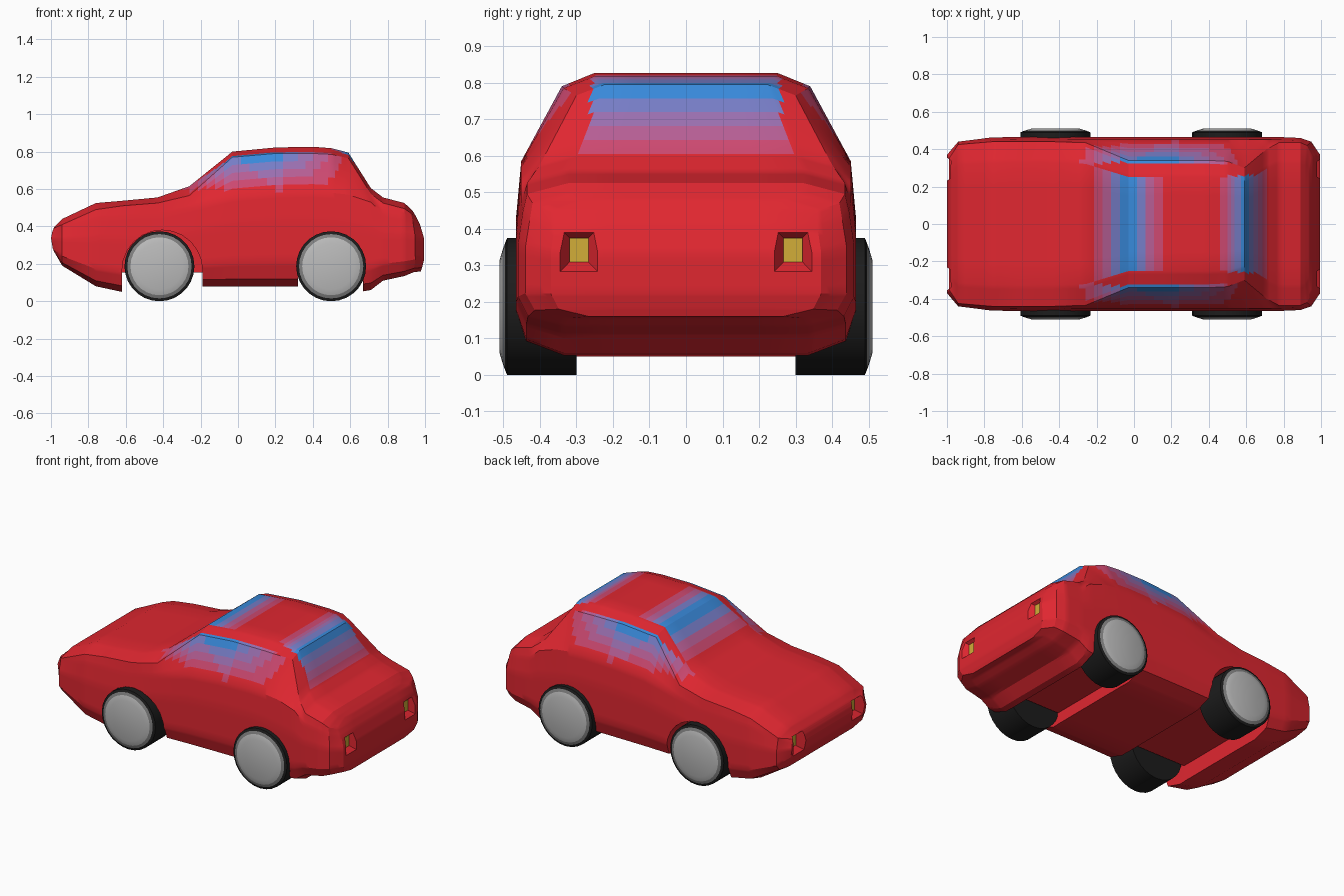
import bpy, bmesh, math
from mathutils import Vector

if "Cube" in bpy.data.objects:
    bpy.data.objects.remove(bpy.data.objects["Cube"])


def material(name, rgb):
    m = bpy.data.materials.new(name)
    m.diffuse_color = (*rgb, 1)
    m.use_nodes = True
    m.node_tree.nodes["Principled BSDF"].inputs["Base Color"].default_value = m.diffuse_color
    return m


def new_object(name, bm, mats=()):
    bmesh.ops.recalc_face_normals(bm, faces=bm.faces)
    me = bpy.data.meshes.new(name)
    bm.to_mesh(me)
    bm.free()
    ob = bpy.data.objects.new(name, me)
    bpy.context.collection.objects.link(ob)
    for m in mats:
        me.materials.append(m)
    return ob


def activate(ob):
    bpy.ops.object.select_all(action='DESELECT')
    ob.select_set(True)
    bpy.context.view_layer.objects.active = ob


def loft(rings, strip_caps=False):
    bm = bmesh.new()
    vs = [[bm.verts.new(p) for p in r] for r in rings]
    n = len(vs[0])
    for a, b in zip(vs, vs[1:]):
        for i in range(n):
            j = (i + 1) % n
            bm.faces.new((a[i], a[j], b[j], b[i]))
    for r in (vs[0], vs[-1]):
        if strip_caps:
            for i in range(n // 2 - 1):
                bm.faces.new((r[i], r[i + 1], r[n - 2 - i], r[n - 1 - i]))
        else:
            bm.faces.new(r)
    return bm


def clamp(v):
    return max(0.0, min(1.0, v))


RED, BLUE = (0.75, 0.02, 0.03), (0.04, 0.25, 0.70)
LEVELS = 6
paint = [material(f"paint_{i}", [a + (b - a) * i / (LEVELS - 1) for a, b in zip(RED, BLUE)])
         for i in range(LEVELS)]
black = material("rubber", (0.012, 0.012, 0.012))
dark = material("rim_edge", (0.22, 0.22, 0.22))
grey = material("rim", (0.5, 0.5, 0.5))
yellow = material("lamp", (0.65, 0.42, 0.04))

# Body stations: x, bottom z, half width, belt z, shoulder y, shoulder z, top z
stations = [
    (-1.00, .25, .37, .375, .355, .39, .40),
    (-.94, .19, .44, .395, .425, .41, .44),
    (-.76, .08, .463, .45, .44, .49, .525),
    (-.62, .05, .465, .455, .44, .51, .537),
    (-.43, .06, .465, .46, .44, .525, .555),
    (-.26, .08, .465, .50, .435, .565, .615),
    (-.03, .08, .465, .56, .34, .77, .80),
    (.20, .08, .465, .58, .34, .79, .822),
    (.40, .08, .465, .585, .34, .79, .826),
    (.50, .07, .465, .58, .335, .785, .818),
    (.59, .04, .465, .57, .30, .765, .795),
    (.71, .06, .465, .53, .40, .575, .605),
    (.775, .11, .465, .47, .435, .525, .555),
    (.89, .135, .46, .45, .435, .495, .525),
    (.95, .155, .44, .43, .42, .47, .50),
    (1.00, .16, .37, .41, .36, .45, .48),
]
# Ends bulge: x, curvature, centre z
bulge = {-1.00: (4, .33), .95: (-.7, .28), 1.00: (-1.6, .28)}


def body_ring(x, zb, w, belt, ys, zs, zt):
    h = belt - zb
    half = [(.72 * w, zb), (.94 * w, zb + .08 * h), (w, zb + .25 * h), (w, zb + .7 * h),
            (.97 * w, belt), (ys, zs), (.74 * ys, zt)]
    k, zc = bulge.get(x, (0, 0))
    right = [Vector((x + k * (z - zc) ** 2, y, z)) for y, z in half]
    return right + [Vector((p.x, -p.y, p.z)) for p in reversed(right)]


bm = loft([body_ring(*s) for s in stations], True)
bmesh.ops.subdivide_edges(bm, edges=bm.edges, cuts=4, use_grid_fill=True)
body = new_object("car_body", bm, paint)


# Cutters for wheel wells and lamp recesses
def cut(bm):
    cutter = new_object("cutter", bm)
    cutter.hide_render = True
    activate(body)
    mod = body.modifiers.new("cut", 'BOOLEAN')
    mod.operation, mod.solver, mod.object = 'DIFFERENCE', 'EXACT', cutter
    bpy.ops.object.modifier_apply(modifier=mod.name)
    bpy.data.objects.remove(cutter)


def arch(cx, r, y0, y1):
    pts = [(cx + r * math.cos(math.pi * i / 12), .165 + r * math.sin(math.pi * i / 12))
           for i in range(13)]
    pts += [(cx - r, -.1), (cx + r, -.1)]
    return loft([[(x, y, z) for x, z in pts] for y in (y0, y1)])


def tunnel(cx, r):
    pts = [(cx - r, -.1), (cx + r, -.1), (cx + r, .153), (cx - r, .153)]
    return loft([[(x, y, z) for x, z in pts] for y in (-.6, .6)])


for cx, r in ((-.405, .2153), (.495, .1753)):
    cut(arch(cx, r, .293, .6))
    cut(arch(cx, r, -.6, -.293))
    cut(tunnel(cx, r - .0011))


def rect(x, cy, cz, hy, hz):
    return [(x, cy - hy, cz - hz), (x, cy + hy, cz - hz),
            (x, cy + hy, cz + hz), (x, cy - hy, cz + hz)]


for name, floor, out in (("headlight", -.945, -1.03), ("tail_light", .955, 1.04)):
    for s in (-1, 1):
        cut(loft([rect(floor, s * .293, .342, .024, .031), rect(out, s * .293, .342, .082, .09)]))
        d = math.copysign(.008, out)
        new_object(name, loft([rect(floor - d, s * .293, .342, .026, .033),
                               rect(floor + d, s * .293, .342, .026, .033)]), [yellow])


# Window tint fading into the paint
def tint(c):
    y = abs(c.y)
    if c.z < .56:
        return 0
    if y > .325:
        return clamp((c.z - .58) / .19) * clamp((.6 - c.x) / .4)
    if y < .255:
        return max(clamp(1.1 - abs(c.x + .03) / .19), clamp(1.1 - abs(c.x - .59) / .12))
    return 0


for p in body.data.polygons:
    p.material_index = round(tint(p.center) * (LEVELS - 1))
activate(body)
bpy.ops.object.shade_smooth_by_angle(angle=math.radians(25))

# Wheels: radius, y, material of the band that follows
profile = [(.187, .30, 0), (.187, .49, 0), (.172, .496, 1), (.155, .502, 2), (.125, .511, 2)]
N = 28
for name, cx in (("front_wheel", -.42), ("rear_wheel", .498)):
    for s in (-1, 1):
        rings = [[(cx + r * math.cos(2 * math.pi * i / N), s * y,
                   .187 + r * math.sin(2 * math.pi * i / N)) for i in range(N)]
                 for r, y, _ in profile]
        bm = loft(rings)
        bm.faces.ensure_lookup_table()
        for i, f in enumerate(bm.faces):
            band = i // N
            f.material_index = profile[band][2] if band < 4 else (0 if i == 4 * N else 2)
        wheel = new_object(name, bm, [black, dark, grey])
        activate(wheel)
        bpy.ops.object.shade_smooth_by_angle(angle=math.radians(30))
